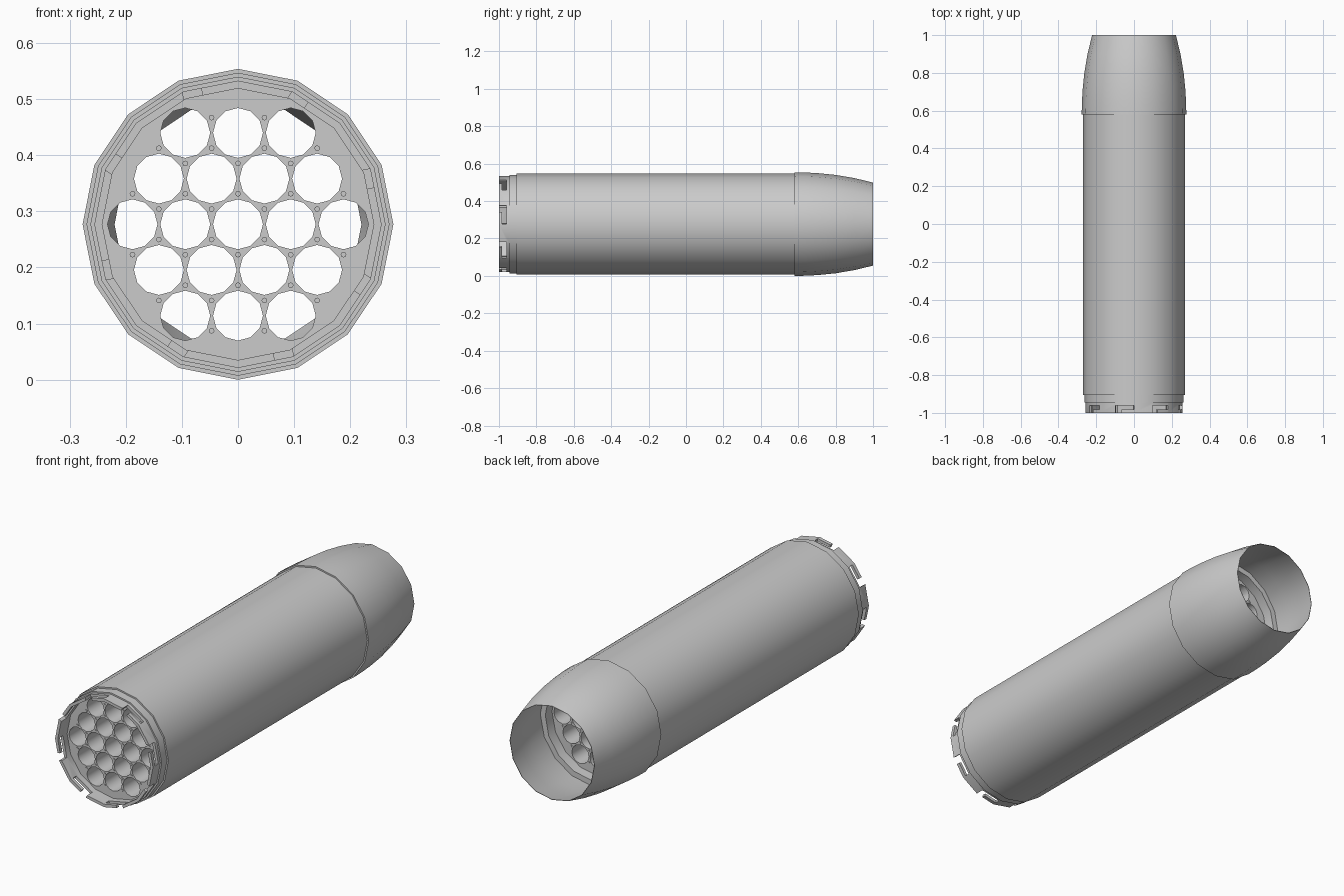
import bpy
import bmesh
from math import sin, cos, pi, radians, sqrt, hypot

cube = bpy.data.objects.get("Cube")
if cube:
    bpy.data.objects.remove(cube, do_unlink=True)

AXIS_Z = 0.277      # height of the pod's long axis
SIDES = 16          # sides of the casing
PITCH = 0.094       # spacing of the launch tubes
BORE = 0.0445       # radius of a launch tube
CORE_FRONT, CORE_BACK = -0.93, 0.655

grey = bpy.data.materials.new("casing grey")
grey.use_nodes = True
grey.diffuse_color = (0.6, 0.6, 0.6, 1)
grey.node_tree.nodes["Principled BSDF"].inputs["Base Color"].default_value = (0.6, 0.6, 0.6, 1)


def finish(bm, name):
    bmesh.ops.recalc_face_normals(bm, faces=bm.faces)
    mesh = bpy.data.meshes.new(name)
    bm.to_mesh(mesh)
    bm.free()
    mesh.materials.append(grey)
    obj = bpy.data.objects.new(name, mesh)
    bpy.context.collection.objects.link(obj)
    return obj


def activate(obj):
    bpy.ops.object.select_all(action='DESELECT')
    obj.select_set(True)
    bpy.context.view_layer.objects.active = obj


def smooth(obj):
    activate(obj)
    bpy.ops.object.shade_smooth_by_angle(angle=radians(40))


def cut(obj, cutter):
    """Subtract the cutter and throw it away."""
    cutter.hide_render = True
    activate(obj)
    mod = obj.modifiers.new("cut", 'BOOLEAN')
    mod.operation = 'DIFFERENCE'
    mod.solver = 'EXACT'
    mod.object = cutter
    bpy.ops.object.modifier_apply(modifier=mod.name)
    bpy.data.objects.remove(cutter, do_unlink=True)


def lathe(name, profile):
    """Spin a closed (radius, y) profile about the long axis."""
    bm = bmesh.new()
    rings = []
    for i in range(SIDES):
        a = 2 * pi * i / SIDES
        rings.append([bm.verts.new((r * cos(a), y, AXIS_Z + r * sin(a))) for r, y in profile])
    n = len(profile)
    for i in range(SIDES):
        here, there = rings[i], rings[(i + 1) % SIDES]
        for j in range(n):
            k = (j + 1) % n
            bm.faces.new((here[j], here[k], there[k], there[j]))
    return finish(bm, name)


def add_prism(bm, x, z, radius, y0, y1, sides):
    """Add a capped prism along y, centred at x, z from the axis."""
    ends = []
    for y in (y0, y1):
        ends.append([bm.verts.new((x + radius * cos(2 * pi * i / sides), y,
                                   AXIS_Z + z + radius * sin(2 * pi * i / sides)))
                     for i in range(sides)])
    for end in ends:
        bm.faces.new(end)
    for i in range(sides):
        k = (i + 1) % sides
        bm.faces.new((ends[0][i], ends[0][k], ends[1][k], ends[1][i]))


# Main body, hollow, with a stepped front collar
smooth(lathe("body_shell", [
    (0.242, -0.945), (0.263, -0.945), (0.263, -0.905), (0.27, -0.905),
    (0.27, 0.6), (0.242, 0.6)]))

# Tapered rear fairing with a thin wall and an inner ledge
smooth(lathe("rear_fairing", [
    (0.242, 0.58), (0.277, 0.58), (0.276, 0.64), (0.272, 0.71), (0.263, 0.8), (0.246, 0.9),
    (0.222, 1.0), (0.22, 1.0), (0.243, 0.9), (0.26, 0.8), (0.268, 0.705), (0.242, 0.705)]))

# Front rim with eight L-shaped locking slots
rim = lathe("front_rim", [(0.242, -1), (0.256, -1), (0.256, -0.945), (0.242, -0.945)])
slot = [(-0.05, -1.02), (-0.016, -1.02), (-0.016, -0.983), (0.05, -0.983),
        (0.05, -0.96), (-0.05, -0.96)]
bm = bmesh.new()
for i in range(8):
    a = radians(11.5 + 45 * i)
    loops = []
    for r in (0.2, 0.3):
        loops.append([bm.verts.new((r * cos(a) + t * sin(a), y,
                                    AXIS_Z + r * sin(a) - t * cos(a))) for t, y in slot])
    for loop in loops:
        bm.faces.new(loop)
    for j in range(len(slot)):
        k = (j + 1) % len(slot)
        bm.faces.new((loops[0][j], loops[0][k], loops[1][k], loops[1][j]))
cut(rim, finish(bm, "slot_cutter"))
smooth(rim)

# Core block bored through with a hexagonal pack of tubes
bm = bmesh.new()
add_prism(bm, 0, 0, 0.2425, CORE_FRONT, CORE_BACK, SIDES)
core = finish(bm, "tube_core")
bm = bmesh.new()
row_step = PITCH * sqrt(3) / 2
for row in range(-2, 3):
    count = 5 - abs(row)
    for i in range(count):
        add_prism(bm, (i - (count - 1) / 2) * PITCH, row * row_step, BORE, -1.1, 1.1, 12)
cut(core, finish(bm, "bore_cutter"))
smooth(core)

# Small studs in the gaps between the tubes, on both ends of the core
bm = bmesh.new()
for row in range(-3, 4):
    for col in range(-4, 5):
        x = (col + row % 2 / 2) * PITCH
        for side in (-1, 1):
            z = row * row_step + side * PITCH / sqrt(3)
            if hypot(x, z) < 0.2:
                for y in (CORE_FRONT, CORE_BACK):
                    add_prism(bm, x, z, 0.005, y - 0.003, y + 0.003, 8)
finish(bm, "studs")
